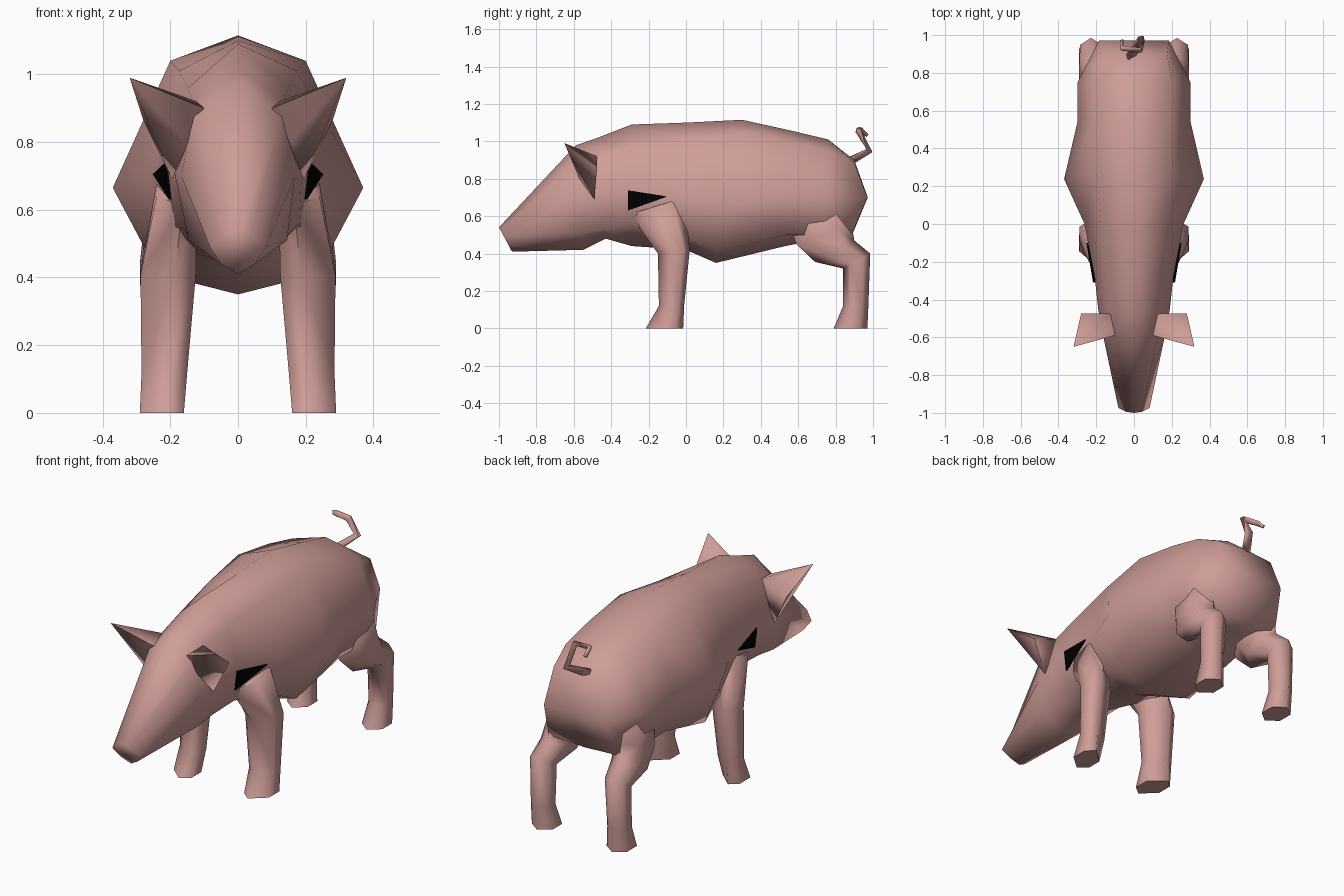
import bpy, bmesh, math
from mathutils import Vector

if "Cube" in bpy.data.objects:
    bpy.data.objects.remove(bpy.data.objects["Cube"])


def material(name, rgb):
    m = bpy.data.materials.new(name)
    m.diffuse_color = (*rgb, 1)
    m.use_nodes = True
    m.node_tree.nodes["Principled BSDF"].inputs["Base Color"].default_value = m.diffuse_color
    return m


PINK = material("pink_skin", (0.62, 0.335, 0.31))
BLACK = material("black_patch", (0.0, 0.0, 0.0))


def finish(name, bm, mat, angle=60):
    bmesh.ops.recalc_face_normals(bm, faces=bm.faces)
    me = bpy.data.meshes.new(name)
    bm.to_mesh(me)
    bm.free()
    me.materials.append(mat)
    ob = bpy.data.objects.new(name, me)
    bpy.context.collection.objects.link(ob)
    bpy.context.view_layer.objects.active = ob
    ob.select_set(True)
    bpy.ops.object.shade_smooth_by_angle(angle=math.radians(angle))
    ob.select_set(False)
    return ob


def loft(name, rings, mat, angle=80, end_point=None):
    """Skin closed rings of equal length and cap both ends."""
    bm = bmesh.new()
    loops = [[bm.verts.new(p) for p in r] for r in rings]
    n = len(loops[0])
    for a, b in zip(loops, loops[1:]):
        for i in range(n):
            j = (i + 1) % n
            bm.faces.new((a[i], a[j], b[j], b[i]))
    bm.faces.new(loops[0])
    if end_point:
        tip = bm.verts.new(end_point)
        for i in range(n):
            bm.faces.new((loops[-1][i], loops[-1][(i + 1) % n], tip))
    else:
        bm.faces.new(loops[-1])
    return finish(name, bm, mat, angle)


# Body and head: top y,z / bottom y,z / upper x,z / side x,z / lower x,z / side bulge in y
SECTIONS = [
    (-1.0, .54, -.93, .41, .04, .53, .083, .49, .05, .44, 0),
    (-.59, .978, -.55, .42, .13, .88, .168, .70, .145, .51, 0),
    (-.47, 1.02, -.43, .48, .135, .92, .19, .72, .15, .53, 0),
    (-.29, 1.09, -.29, .44, .147, .96, .207, .74, .18, .56, 0),
    (0, 1.10, 0, .42, .175, 1.01, .262, .69, .21, .49, 0),
    (.30, 1.115, .16, .35, .20, 1.04, .37, .665, .235, .41, .02),
    (.55, 1.06, .53, .44, .20, 1.00, .30, .70, .245, .50, 0),
    (.76, 1.01, .74, .48, .20, .95, .30, .70, .25, .50, 0),
    (.90, .90, .88, .48, .175, .885, .185, .70, .22, .49, .08),
]


def body_ring(s):
    yt, zt, yb, zb, xu, zu, xs, zs, xl, zl, bulge = s
    y = lambda z: yb + (yt - yb) * (z - zb) / (zt - zb)
    half = [(xu, y(zu), zu), (xs, y(zs) + bulge, zs), (xl, y(zl), zl)]
    left = [(-a, b, c) for a, b, c in reversed(half)]
    return [(0, yt, zt)] + half + [(0, yb, zb)] + left


loft("body", [body_ring(s) for s in SECTIONS], PINK, 80, (0, .972, .70))

# Legs: front y,z / back y,z / inner x / outer x
FRONT = [(-.30, .61, -.01, .70, .12, .24), (-.15, .40, .02, .42, .125, .288),
         (-.145, .12, -.01, .12, .15, .285), (-.215, 0, -.015, 0, .16, .29)]
HIND = [(.54, .60, .88, .74, .10, .25), (.59, .45, .885, .56, .13, .28),
        (.69, .355, .90, .47, .14, .29), (.84, .32, .985, .40, .17, .285),
        (.84, .12, .975, .12, .18, .285), (.79, 0, .97, 0, .165, .29)]
# Leg cross-sections: fraction inner-to-outer, fraction front-to-back
SKEWED = [(.38, 0), (1, .35), (1, .8), (.65, 1), (0, .62), (0, .2)]
EVEN = [(.5, 0), (1, .28), (1, .75), (.5, 1), (0, .75), (0, .28)]


def leg_ring(s, side, section):
    yf, zf, yb, zb, xi, xo = s
    return [(side * (xi + (xo - xi) * u), yf + (yb - yf) * t, zf + (zb - zf) * t)
            for u, t in section]


for side, tag in ((1, "right"), (-1, "left")):
    loft("front_leg_" + tag, [leg_ring(s, side, SKEWED) for s in FRONT], PINK)
    loft("hind_leg_" + tag, [leg_ring(s, side, EVEN) for s in HIND], PINK)

    # Pointed ear
    bm = bmesh.new()
    for x, y, z in [(.10, -.59, .90), (.32, -.65, .99), (.28, -.475, .865),
                    (.195, -.49, .69), (.12, -.475, .92), (.155, -.57, .80)]:
        bm.verts.new((side * x, y, z))
    bmesh.ops.convex_hull(bm, input=bm.verts)
    finish("ear_" + tag, bm, PINK, 75)

    # Dark shoulder patch
    bm = bmesh.new()
    tri = [(.204, -.31, .63), (.217, -.31, .738), (.252, -.10, .705)]
    vs = [bm.verts.new((side * x, y, z)) for x, y, z in tri]
    back = [bm.verts.new((side * (x - .008), y, z)) for x, y, z in tri]
    bm.faces.new(vs)
    bm.faces.new(back[::-1])
    for i in range(3):
        j = (i + 1) % 3
        bm.faces.new((vs[i], back[i], back[j], vs[j]))
    finish("shoulder_patch_" + tag, bm, BLACK, 30)

# Curled tail: square tube along a bent path
path = [Vector(p) for p in [(-.03, .87, .89), (.04, .98, .95), (.03, .92, 1.06),
                            (-.065, .93, 1.065), (-.065, .97, 1.03)]]
rings = []
for i, p in enumerate(path):
    d = (path[min(i + 1, 4)] - path[max(i - 1, 0)]).normalized()
    u = d.cross(Vector((.3, .5, -.8))).normalized()
    v = d.cross(u)
    r = .024 - .003 * i
    rings.append([p + r * (u * math.cos(a) + v * math.sin(a))
                  for a in (k * math.pi / 2 for k in range(4))])
loft("tail", rings, PINK, 95)
